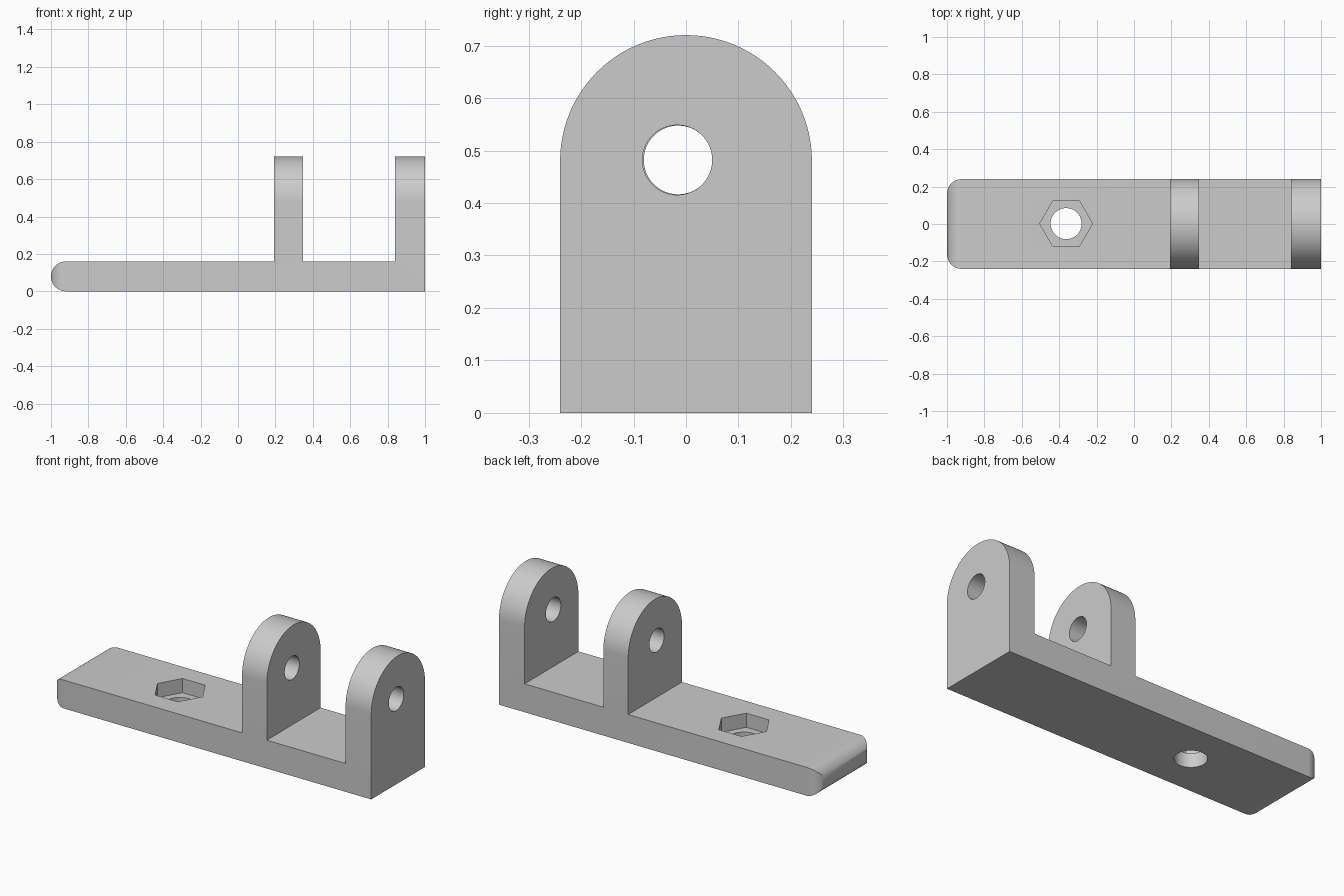
import bpy, bmesh, math
from mathutils import Vector

cube = bpy.data.objects.get("Cube")
if cube:
    bpy.data.objects.remove(cube, do_unlink=True)

grey = bpy.data.materials.new("plain_grey")
grey.use_nodes = True
COLOUR = (0.6, 0.6, 0.6, 1)
grey.diffuse_color = COLOUR
grey.node_tree.nodes["Principled BSDF"].inputs["Base Color"].default_value = COLOUR

HALF_W = 0.24      # half width of the bracket
AXIS_Z = 0.48      # height of the pin axis
BASE_T = 0.16      # base plate thickness


def prism(name, points, offset):
    """Solid made by sweeping a planar outline along offset."""
    bm = bmesh.new()
    face = bm.faces.new([bm.verts.new(p) for p in points])
    swept = bmesh.ops.extrude_face_region(bm, geom=[face])["geom"]
    bmesh.ops.translate(bm, vec=Vector(offset),
                        verts=[g for g in swept if isinstance(g, bmesh.types.BMVert)])
    bmesh.ops.recalc_face_normals(bm, faces=bm.faces)
    mesh = bpy.data.meshes.new(name)
    bm.to_mesh(mesh)
    bm.free()
    mesh.materials.append(grey)
    obj = bpy.data.objects.new(name, mesh)
    bpy.context.collection.objects.link(obj)
    return obj


def ring(radius, count, a, b):
    """Regular polygon as planar coordinate pairs."""
    return [(a + radius * math.cos(math.tau * i / count),
             b + radius * math.sin(math.tau * i / count)) for i in range(count)]


def box(name, x0, x1, z0, z1):
    return prism(name, [(x0, -1, z0), (x1, -1, z0), (x1, -1, z1), (x0, -1, z1)], (0, 2, 0))


def pin_hole(name, x, radius, y):
    return prism(name, [(x, a, b) for a, b in ring(radius, 64, y, AXIS_Z + 0.002)], (0.3, 0, 0))


def bolt_cut(name, radius, count, z):
    return prism(name, [(a, b, z) for a, b in ring(radius, count, -0.363, 0.002)], (0, 0, 0.5))


# Full-length bar with the round-topped end section
arch = [(-1, HALF_W, 0), (-1, -HALF_W, 0)]
for i in range(49):
    t = math.pi * (1 + i / 48)
    arch.append((-1, HALF_W * math.cos(t), AXIS_Z - HALF_W * math.sin(t)))
bracket = prism("bracket", arch, (2, 0, 0))

# Remove everything that is not base plate or lug, then the holes
cutters = [
    box("space_above_plate", -1.2, 0.193, BASE_T, 1),
    box("gap_between_lugs", 0.348, 0.84, BASE_T, 1),
    pin_hole("inner_pin_hole", 0.12, 0.0655, -0.015),
    pin_hole("outer_pin_hole", 0.77, 0.0665, -0.0165),
    bolt_cut("nut_recess", 0.141, 6, BASE_T / 2),
    bolt_cut("bolt_hole", 0.083, 64, -0.2),
]
bpy.context.view_layer.objects.active = bracket
for cutter in cutters:
    cutter.hide_render = True
    mod = bracket.modifiers.new(cutter.name, "BOOLEAN")
    mod.operation = "DIFFERENCE"
    mod.solver = "EXACT"
    mod.object = cutter
    bpy.ops.object.modifier_apply(modifier=mod.name)
    bpy.data.objects.remove(cutter, do_unlink=True)

# Round the two upright corners at the free end of the plate
bm = bmesh.new()
bm.from_mesh(bracket.data)
bmesh.ops.remove_doubles(bm, verts=bm.verts, dist=1e-5)
corners = [e for e in bm.edges
           if all(v.co.x < -0.999 and abs(v.co.y) > HALF_W - 0.001 for v in e.verts)]
bmesh.ops.bevel(bm, geom=corners, offset=0.08, segments=12, profile=0.5, affect="EDGES")
bm.to_mesh(bracket.data)
bm.free()

# Smooth curved walls, keep the hard edges
bpy.ops.object.select_all(action="DESELECT")
bracket.select_set(True)
bpy.ops.object.shade_smooth_by_angle(angle=math.radians(30))
